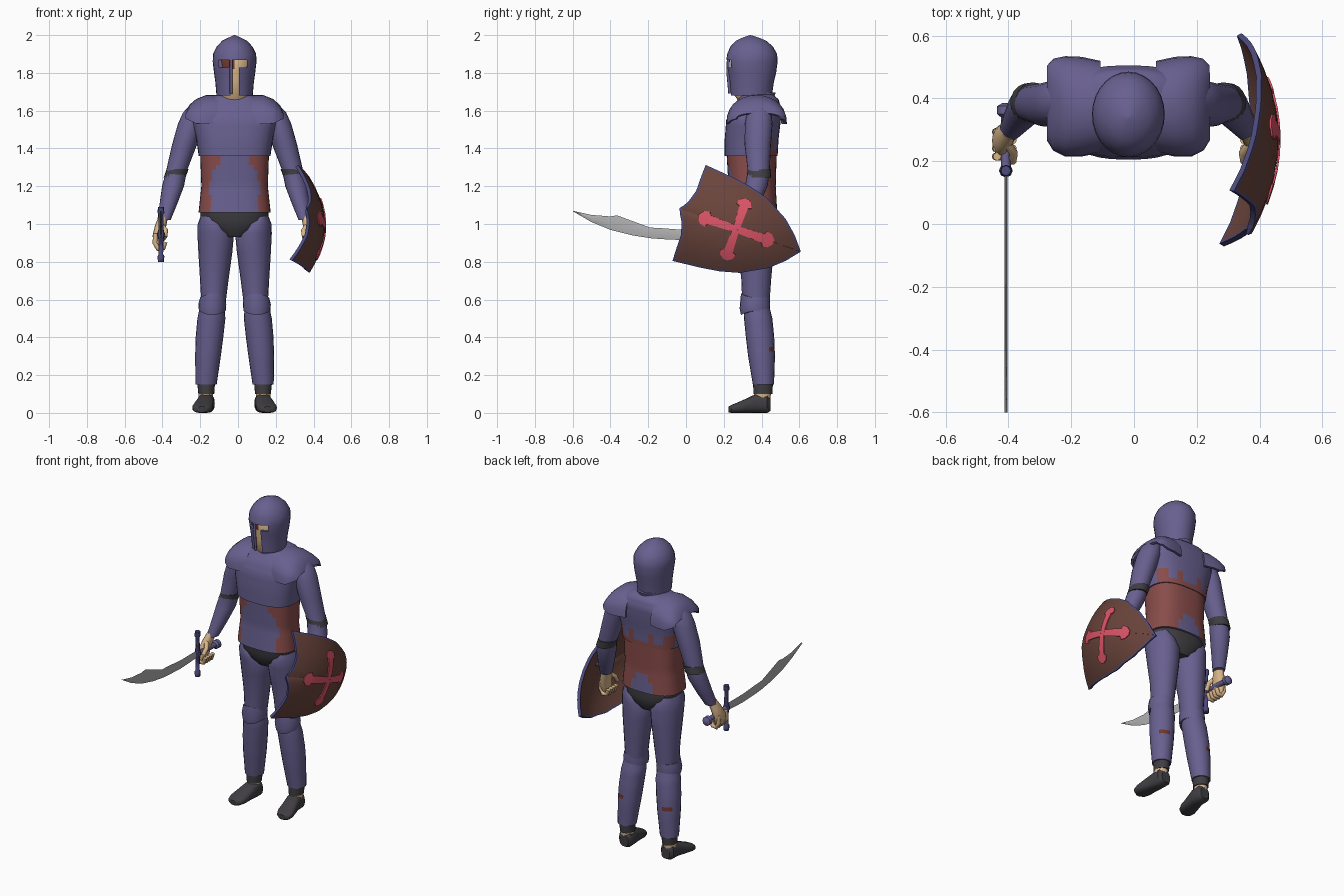
import bpy, bmesh
from math import sin, cos, pi
from mathutils import Vector

if "Cube" in bpy.data.objects:
    bpy.data.objects.remove(bpy.data.objects["Cube"])

MID = -0.018   # centre line of the figure


def material(name, r, g, b):
    m = bpy.data.materials.new(name)
    m.use_nodes = True
    col = tuple((c / 255) ** 2.2 for c in (r, g, b)) + (1,)
    m.diffuse_color = col
    m.node_tree.nodes["Principled BSDF"].inputs["Base Color"].default_value = col
    return m


steel = material("purple_steel", 104, 96, 142)
cloth = material("red_cloth", 136, 78, 76)
dark = material("charcoal_leather", 66, 64, 68)
skin = material("skin", 218, 182, 138)
silver = material("blade_silver", 176, 176, 176)
wood = material("brown_shield", 106, 70, 62)
rim = material("blue_rim", 78, 76, 124)
crimson = material("cross_red", 222, 86, 104)
rust = material("rust", 108, 58, 48)


def mesh(name, verts, faces, mats, rule=None):
    bm = bmesh.new()
    vs = [bm.verts.new(v) for v in verts]
    for f in faces:
        bm.faces.new([vs[i] for i in f])
    bmesh.ops.recalc_face_normals(bm, faces=bm.faces)
    if rule:
        for f in bm.faces:
            f.material_index = rule(f.calc_center_median())
    me = bpy.data.meshes.new(name)
    bm.to_mesh(me)
    bm.free()
    for m in mats:
        me.materials.append(m)
    ob = bpy.data.objects.new(name, me)
    bpy.context.collection.objects.link(ob)
    return ob


def densify(rows, n):
    out = []
    for a, b in zip(rows, rows[1:]):
        out += [tuple(p + (q - p) * k / n for p, q in zip(a, b)) for k in range(n)]
    return out + [rows[-1]]


def loft(name, rings, mats, n=20, power=1.0, axis="z", caps=(True, True), rule=None, warp=None, sub=1):
    """Rings are (x, y, z, radius across, radius along the second axis)."""
    rings = densify(rings, sub)
    verts, faces = [], []
    for x, y, z, ra, rb in rings:
        for i in range(n):
            c, s = cos(2 * pi * i / n), sin(2 * pi * i / n)
            a = ra * abs(c) ** power * (1 if c > 0 else -1)
            b = rb * abs(s) ** power * (1 if s > 0 else -1)
            v = Vector((x + a, y + b, z) if axis == "z" else (x + a, y, z + b))
            verts.append(warp(v, s) if warp else v)
    for r in range(len(rings) - 1):
        for i in range(n):
            j = (i + 1) % n
            faces.append((r * n + i, r * n + j, r * n + n + j, r * n + n + i))
    if caps[0]:
        faces.append(tuple(range(n)))
    if caps[1]:
        faces.append(tuple(range(len(verts) - n, len(verts))))
    return mesh(name, verts, faces, mats, rule)


def grid(name, rows, mats, rule=None):
    w = len(rows[0])
    faces = [(r * w + i, r * w + i + 1, r * w + w + i + 1, r * w + w + i)
             for r in range(len(rows) - 1) for i in range(w - 1)]
    return mesh(name, [v for row in rows for v in row], faces, mats, rule)


def modify(ob, kind, **props):
    m = ob.modifiers.new(kind.lower(), kind)
    for k, v in props.items():
        setattr(m, k, v)
    bpy.context.view_layer.objects.active = ob
    bpy.ops.object.modifier_apply(modifier=m.name)


def tube(name, pts, radius, mat):
    cu = bpy.data.curves.new(name, "CURVE")
    cu.dimensions = "3D"
    cu.bevel_depth, cu.bevel_resolution, cu.use_fill_caps = radius, 2, True
    sp = cu.splines.new("POLY")
    sp.points.add(len(pts) - 1)
    for p, q in zip(sp.points, pts):
        p.co = (*q, 1)
    cu.materials.append(mat)
    ob = bpy.data.objects.new(name, cu)
    bpy.context.collection.objects.link(ob)


def body(rows):
    """(z, half width, front y, back y) to loft rings on the centre line."""
    return [(MID, (f + b) / 2, z, w, (b - f) / 2) for z, w, f, b in rows]


# Head and helmet with a T-shaped opening
loft("head", body([(1.62, .07, .30, .43), (1.69, .085, .25, .44), (1.76, .09, .24, .45), (1.82, .095, .235, .45),
                   (1.88, .095, .235, .45), (1.94, .05, .28, .41)]), [skin, rust], n=24,
     rule=lambda c: int(c.z > 1.82 and c.x < -.03))
helmet = loft("helmet", body([(1.68, .096, .235, .455), (1.75, .102, .23, .465), (1.80, .109, .222, .477),
                              (1.86, .116, .212, .485), (1.90, .114, .218, .482), (1.94, .094, .235, .46),
                              (1.97, .066, .265, .425), (1.985, .036, .295, .39), (2.0, .003, .337, .343)]),
              [steel], n=28, caps=(False, True))
modify(helmet, "SOLIDIFY", thickness=.014, offset=-1)
for loc, size in (((-.018, .2, 1.75), (.046, .16, .2)), ((-.027, .2, 1.848), (.15, .12, .038))):
    bpy.ops.mesh.primitive_cube_add(size=1, location=loc)
    cutter = bpy.context.object
    cutter.scale = size
    cutter.hide_render = True
    bpy.context.view_layer.update()
    modify(helmet, "BOOLEAN", object=cutter, operation="DIFFERENCE", solver="EXACT")
    bpy.data.objects.remove(cutter)
tube("nose_guard", [(-.036, .224, 1.87), (-.036, .222, 1.8), (-.036, .232, 1.69)], .008, steel)


# Torso: breastplate, torn tunic with belly plate, hips
def chest_rule(c):
    return int(c.y > .4 and c.z < 1.4 + .035 * (int(abs(c.x - MID) * 20) % 2))


def tunic_rule(c):
    d = abs(c.x - MID)
    if c.y < .34:
        return int(d > .13 - max(0, c.z - 1.22) * .4)
    return int(not (d < .07 and c.z < 1.2 - d * 1.2))


loft("breastplate", body([(1.36, .19, .205, .485), (1.45, .203, .205, .49), (1.55, .225, .213, .502),
                          (1.61, .215, .238, .505), (1.66, .15, .275, .49), (1.685, .09, .29, .46)]),
     [steel, cloth], n=36, power=.75, rule=chest_rule, sub=3)
loft("tunic", body([(1.06, .191, .213, .483), (1.2, .176, .225, .475), (1.37, .182, .215, .48)]),
     [steel, cloth], n=40, power=.75, rule=tunic_rule, sub=6)
loft("hips", body([(.93, .06, .28, .44), (.97, .13, .25, .465), (1.02, .18, .235, .475), (1.08, .18, .23, .47)]),
     [dark], n=28, power=.85)
loft("collar", body([(1.65, .09, .28, .46), (1.695, .075, .29, .475)]), [steel], n=24)


def knee_warp(v, s):
    if s < 0:
        v.z += (.022 if v.z > .575 else -.022) * s * s
    return v


# Limbs, built once per side
for s, side in ((-1, "right"), (1, "left")):
    def limb(rows):
        return [(MID + s * d, y, z, a, b) for d, y, z, a, b in rows]

    rows = []
    for d, f, b, top in ((.09, .235, .512, 1.675), (.15, .222, .525, 1.675), (.2, .222, .527, 1.655),
                         (.235, .24, .52, 1.625), (.253, .27, .50, 1.585)):
        low = 1.53 + max(0, d - .2) * .5
        rows.append([(MID + s * d, (f + b) / 2 - (b - f) / 2 * cos(pi * k / 14),
                      low + (top - low) * sin(pi * k / 14) ** .8) for k in range(15)])
    pad = grid(side + "_shoulder_pad", rows, [steel])
    modify(pad, "SOLIDIFY", thickness=.015, offset=0)

    loft(side + "_arm", limb([(.20, .39, 1.63, .035, .04), (.215, .388, 1.59, .058, .065), (.232, .385, 1.53, .068, .073),
                              (.265, .38, 1.42, .066, .07), (.308, .385, 1.28, .055, .058),
                              (.326, .372, 1.2, .058, .06), (.352, .337, 1.1, .046, .05),
                              (.374, .305, 1.02, .035, .04)]), [steel])
    loft(side + "_elbow_strap", limb([(.318, .386, 1.245, .058, .063), (.302, .388, 1.29, .058, .063)]), [dark])
    loft(side + "_palm", limb([(.377, .30, 1.04, .025, .03), (.392, .28, .99, .03, .042), (.406, .265, .94, .028, .05),
                               (.406, .255, .89, .024, .045), (.40, .25, .87, .014, .034)]), [skin], n=14)
    for k in range(4):
        y = .215 + .026 * k
        tube(side + "_finger", [(MID + s * d, y, z) for d, z in
                                ((.418, .95), (.422, .90), (.405, .868), (.378, .872), (.368, .905))], .013, skin)
    tube(side + "_thumb", [(MID + s * .385, .255, .99), (MID + s * .365, .225, .965), (MID + s * .37, .2, .93)],
         .014, skin)

    loft(side + "_thigh", limb([(.135, .355, 1.04, .045, .09), (.115, .355, 1.0, .08, .108), (.1, .36, .95, .097, .108),
                                (.102, .366, .85, .09, .098), (.107, .372, .72, .077, .08),
                                (.112, .37, .58, .064, .072)]), [steel])
    loft(side + "_knee_guard", limb([(.118, .367, .54, .071, .076), (.118, .365, .575, .074, .081),
                                     (.115, .367, .61, .068, .076)]), [steel], warp=knee_warp)
    loft(side + "_shin", limb([(.118, .372, .57, .064, .068), (.123, .382, .5, .074, .075), (.133, .392, .4, .073, .075),
                               (.141, .4, .3, .068, .071), (.151, .41, .15, .056, .056)]), [steel, rust], sub=4,
         rule=lambda c, s=s: int(.32 < c.z < .36 and c.y > .43 and (c.x - MID) * s > .14))
    loft(side + "_boot_cuff", limb([(.15, .407, .1, .042, .05), (.151, .408, .17, .048, .053)]), [dark])
    loft(side + "_ankle", limb([(.152, .405, .07, .038, .042), (.152, .405, .108, .039, .045)]), [skin])
    loft(side + "_boot", limb([(.148, .447, .045, .03, .035), (.15, .43, .05, .045, .05), (.152, .37, .05, .045, .05),
                               (.162, .32, .038, .05, .038), (.17, .27, .027, .054, .027),
                               (.174, .24, .021, .045, .021), (.174, .225, .018, .022, .015)]),
         [dark], power=.75, axis="y")

# Curved sword
SX = -.408
edge = [(.17, .968, .922), (0, .968, .914), (-.13, .978, .92), (-.19, .981, .925), (-.285, 1.016, .94),
        (-.365, 1.046, .96), (-.40, 1.04, .969), (-.5, 1.048, 1.01), (-.6, 1.07, 1.068)]
grid("blade", [[(SX, y, t), (SX + .005, y, (t + b) / 2), (SX, y, b), (SX - .005, y, (t + b) / 2), (SX, y, t)]
               for y, t, b in edge], [silver])
loft("sword_grip", [(SX, y, z, r, r) for y, z, r in ((.16, .945, .016), (.34, .935, .016), (.35, .934, .028),
                                                     (.375, .932, .028), (.385, .931, .012))],
     [steel], n=10, axis="y")
loft("sword_guard", [(SX, .17, z, r, r) for z, r in ((.80, .016), (.83, .018), (.84, .012), (.92, .014), (.945, .022),
                                                     (.97, .014), (1.05, .012), (1.06, .018), (1.09, .016))],
     [rim], n=8)


# Domed shield, tilted backwards
def dome(u, v, lift=0):
    x = .45 + lift - .9 * u * u - 1.35 * v * v + .06 * v
    return (x, .265 + .945 * u + .327 * v, .973 - .327 * u + .945 * v)


half = [(.358, 0), (.3, .07), (.227, .135), (.093, .208), (-.01, .235), (-.115, .25), (-.26, .264),
        (-.262, .19), (-.262, .12), (-.282, .055), (-.315, 0)]
half = densify(half, 2)
outline = half + [(u, -v) for u, v in reversed(half)]
shield = grid("shield", [[dome(u * k, v * k) for u, v in outline] for k in (.01, .2, .4, .6, .8, .965, 1)],
              [wood, rim])
count = len(outline) - 1
for i, p in enumerate(shield.data.polygons):
    p.material_index = int(i >= 5 * count)
modify(shield, "SOLIDIFY", thickness=.018, offset=0, material_offset_rim=1)

# Painted cross on the outer face
out = 1 if shield.data.polygons else 0
for du, dv, length in ((1, 0, .21), (-1, 0, .21), (0, 1, .17), (0, -1, .17)):
    rows = []
    for t, w in densify([(0, .018), (.72, .024), (.76, .042), (.9, .036), (1, .012)], 3):
        rows.append([dome(du * t * length - dv * w * k, dv * t * length + du * w * k, .0135) for k in (-1, 0, 1)])
    arm = grid("shield_cross_arm", rows, [crimson])
    modify(arm, "SOLIDIFY", thickness=.006, offset=0)
tube("shield_handle", [dome(.0, -.08, -.01), dome(.0, -.07, -.05), dome(.0, .07, -.05), dome(.0, .08, -.01)],
     .012, dark)

# Smooth shading with sharp edges kept
bpy.ops.object.select_all(action="DESELECT")
for ob in bpy.context.scene.objects:
    if ob.type == "MESH":
        ob.select_set(True)
        bpy.context.view_layer.objects.active = ob
bpy.ops.object.shade_smooth_by_angle(angle=.7)
